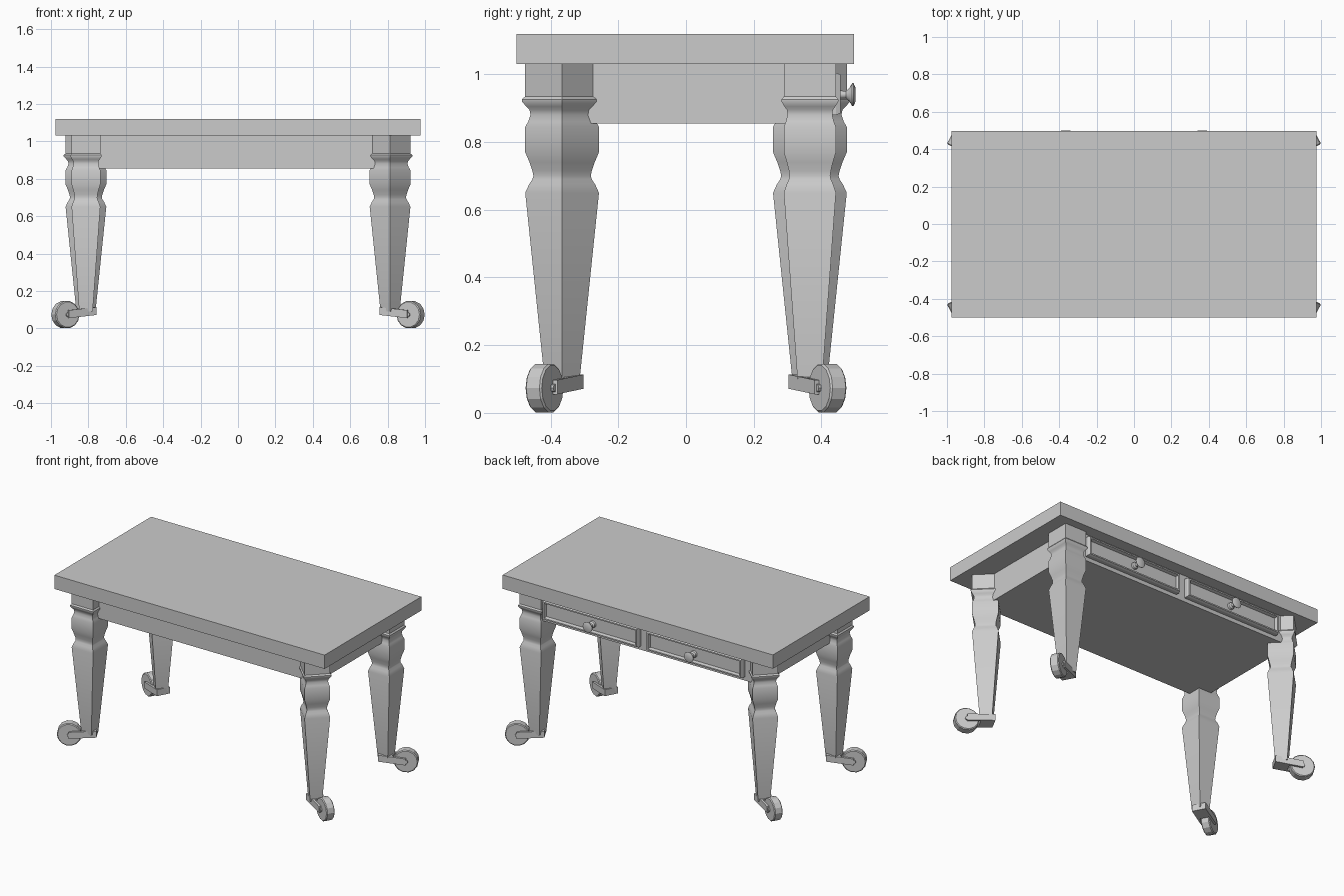
import bpy, bmesh, math
from mathutils import Matrix, Vector

cube = bpy.data.objects.get("Cube")
if cube:
    bpy.data.objects.remove(cube, do_unlink=True)

GREY = (0.6, 0.6, 0.6, 1.0)
mat = bpy.data.materials.new("plain grey")
mat.use_nodes = True
mat.diffuse_color = GREY
mat.node_tree.nodes["Principled BSDF"].inputs["Base Color"].default_value = GREY


def finish(name, bm, matrix=None, smooth=False):
    if matrix:
        bmesh.ops.transform(bm, matrix=matrix, verts=bm.verts)
    bmesh.ops.recalc_face_normals(bm, faces=bm.faces)
    mesh = bpy.data.meshes.new(name)
    bm.to_mesh(mesh)
    bm.free()
    mesh.materials.append(mat)
    obj = bpy.data.objects.new(name, mesh)
    bpy.context.collection.objects.link(obj)
    if smooth:
        bpy.ops.object.select_all(action='DESELECT')
        obj.select_set(True)
        bpy.context.view_layer.objects.active = obj
        bpy.ops.object.shade_smooth_by_angle(angle=math.radians(35))
    return obj


def add_box(bm, low, high):
    low, high = Vector(low), Vector(high)
    size = high - low
    m = Matrix.Translation((low + high) / 2) @ Matrix.Diagonal((*size, 1))
    return bmesh.ops.create_cube(bm, size=1, matrix=m)["verts"]


def box(name, low, high):
    bm = bmesh.new()
    add_box(bm, low, high)
    return finish(name, bm)


def lathe(name, profile, sides, matrix, turn=0.0, smooth=True):
    """Stack rings of (radius, height) and cap both ends."""
    bm = bmesh.new()
    rings = []
    for r, z in profile:
        angles = [turn + 2 * math.pi * i / sides for i in range(sides)]
        rings.append([bm.verts.new((r * math.cos(a), r * math.sin(a), z)) for a in angles])
    for a, b in zip(rings, rings[1:]):
        for i in range(sides):
            j = (i + 1) % sides
            bm.faces.new((a[i], a[j], b[j], b[i]))
    bm.faces.new(rings[0][::-1])
    bm.faces.new(rings[-1])
    return finish(name, bm, matrix, smooth)


# Top and the solid frame under it
box("table_top", (-0.975, -0.5, 1.03), (0.975, 0.497, 1.12))
box("apron", (-0.83, -0.38, 0.855), (0.83, 0.42, 1.035))

# Square turned legs: half width at each height
LEG = [(0.036, 0.09), (0.077, 0.65), (0.069, 0.675), (0.062, 0.69), (0.06, 0.70),
       (0.062, 0.715), (0.068, 0.74), (0.077, 0.77), (0.077, 0.845), (0.071, 0.86),
       (0.066, 0.88), (0.068, 0.895), (0.075, 0.905), (0.084, 0.92), (0.084, 0.926),
       (0.077, 0.935), (0.077, 1.035)]
LEG = [(w * math.sqrt(2), z) for w, z in LEG]


def caster(name, sx, sy):
    # Local x points outward; the origin is the wheel centre on the floor
    heading = math.atan2(sy * 0.47, sx * 0.88)
    place = Matrix.Translation((sx * 0.923, sy * 0.418, 0)) @ Matrix.Rotation(heading, 4, 'Z')
    axle = place @ Matrix.Translation((0, 0, 0.0735)) @ Matrix.Rotation(math.pi / 2, 4, 'X')
    lathe(name + "_wheel", [(0.068, -0.027), (0.0735, -0.022), (0.0735, 0.022), (0.068, 0.027)],
          14, axle, smooth=False)
    bm = bmesh.new()
    for side in (-1, 1):
        add_box(bm, (-0.165, side * 0.036 - 0.007, 0.055), (0.0, side * 0.036 + 0.007, 0.097))
    add_box(bm, (-0.165, -0.036, 0.055), (-0.08, 0.036, 0.097))
    # The fork climbs gently towards the leg
    for v in bm.verts:
        v.co.z -= v.co.x * 0.1
    finish(name + "_fork", bm, place)
    pin = place @ Matrix.Translation((0, 0, 0.0735)) @ Matrix.Rotation(math.pi / 2, 4, 'X')
    lathe(name + "_axle", [(0.012, -0.036), (0.012, 0.036)], 8, pin)


for sy, end in ((-1, "front"), (1, "back")):
    for sx, side in ((-1, "right"), (1, "left")):
        label = f"{end}_{side}"
        # One diagonal pair of legs is turned corner-on
        turn = math.pi / 4 if sx == sy else 0.0
        lathe(label + "_leg", LEG, 4, Matrix.Translation((sx * 0.813, sy * 0.366, 0)), turn)
        caster(label + "_caster", sx, sy)

# Drawers: raised frame, sloping outer rim, recessed panel and a turned knob
KNOB = [(0.022, 0.0), (0.02, 0.012), (0.012, 0.02), (0.011, 0.036),
        (0.02, 0.046), (0.034, 0.054), (0.034, 0.058), (0.022, 0.063)]
for sx, side in ((-1, "right"), (1, "left")):
    x0, x1 = sorted((sx * 0.03, sx * 0.72))
    bm = bmesh.new()
    add_box(bm, (x0, 0.41, 0.88), (x1, 0.443, 1.005))
    front = max(bm.faces, key=lambda f: f.calc_center_median().y)
    bmesh.ops.inset_region(bm, faces=[front], thickness=0.008, depth=0.014)
    bmesh.ops.inset_region(bm, faces=[front], thickness=0.012, depth=0.0)
    bmesh.ops.inset_region(bm, faces=[front], thickness=0.008, depth=-0.02)
    finish(side + "_drawer", bm)
    m = Matrix.Translation((sx * 0.365, 0.437, 0.94)) @ Matrix.Rotation(-math.pi / 2, 4, 'X')
    lathe(side + "_knob", KNOB, 16, m)
